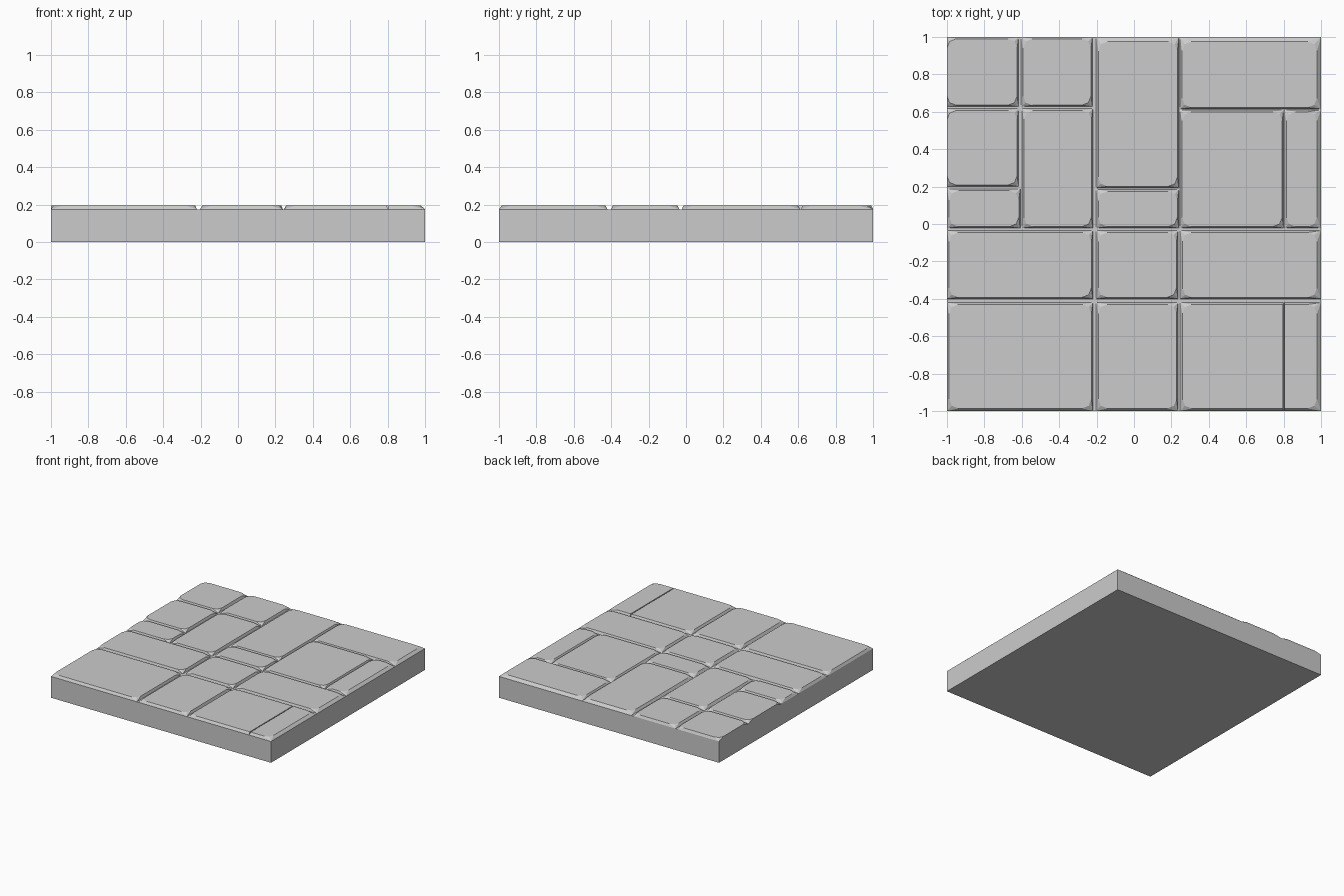
import bpy, bmesh

if "Cube" in bpy.data.objects:
    bpy.data.objects.remove(bpy.data.objects["Cube"])

Z0, Z1 = 0.175, 0.195


def mesh_object(name, bm):
    me = bpy.data.meshes.new(name)
    bm.to_mesh(me)
    bm.free()
    ob = bpy.data.objects.new(name, me)
    bpy.context.collection.objects.link(ob)
    return ob


def stone(name, x0, x1, y0, y1, square=""):
    """Worn paving stone: rectangular foot, smaller top with clipped corners."""
    # slope width per side: wider along the outer right and back rims
    l = 0.0 if x0 == -1 and y0 > 0.1 else 0.012
    r = 0.022 if x1 == 1 else 0.008
    f = 0.014 if y0 == -1 else 0.008
    b = (0.025 if x0 > -0.3 else 0.01) if y1 == 1 else 0.01
    if "r" in square:
        r = 0.002
    if "l" in square:
        l = 0.002
    bm = bmesh.new()
    for x, y, sx, sy in ((x0, y0, 1, 1), (x1, y0, -1, 1), (x1, y1, -1, -1), (x0, y1, 1, -1)):
        bm.verts.new((x, y, Z0))
        tx = x + (l if sx > 0 else -r)
        ty = y + (f if sy > 0 else -b)
        if ("l" if sx > 0 else "r") in square:
            bm.verts.new((tx, ty, Z1))
        else:
            for dx, dy in ((0, 0.05), (0.014, 0.014), (0.05, 0)):
                bm.verts.new((tx + sx * dx, ty + sy * dy, Z1))
    bmesh.ops.convex_hull(bm, input=bm.verts[:])
    bmesh.ops.dissolve_limit(bm, angle_limit=0.01, verts=bm.verts[:], edges=bm.edges[:])
    bmesh.ops.recalc_face_normals(bm, faces=bm.faces[:])
    # the underside rests on the slab and is never seen
    under = [p for p in bm.faces if all(v.co.z < Z0 + 1e-4 for v in p.verts)]
    bmesh.ops.delete(bm, geom=under, context='FACES')
    return mesh_object(name, bm)


# solid slab under the paving
bm = bmesh.new()
bmesh.ops.create_cube(bm, size=1)
for v in bm.verts:
    v.co = (v.co.x * 2, v.co.y * 2, (v.co.z + 0.5) * Z0)
mesh_object("slab", bm)

# irregular stones of the back half: x0, x1, y0, y1
stones = [
    (-1, -0.617, 0.627, 1), (-0.605, -0.222, 0.627, 1),
    (-1, -0.617, 0.2, 0.617), (-1, -0.608, -0.022, 0.188),
    (-0.6, -0.22, -0.022, 0.617), (-0.203, 0.24, 0.193, 1),
    (-0.203, 0.24, -0.022, 0.185), (0.245, 1, 0.615, 1),
    (0.245, 0.8, -0.022, 0.61), (0.803, 1, -0.022, 0.61),
]
# regular columns of the two front rows
for x0, x1 in ((-1, -0.22), (-0.203, 0.235), (0.247, 1)):
    stones.append((x0, x1, -0.4, -0.035))
    if x1 < 1:
        stones.append((x0, x1, -1, -0.42))
# front right stone is split by a tight straight joint
stones += [(0.247, 0.799, -1, -0.42, "r"), (0.803, 1, -1, -0.42, "l")]

for i, s in enumerate(stones, 1):
    stone(f"paving_stone_{i:02d}", *s)
